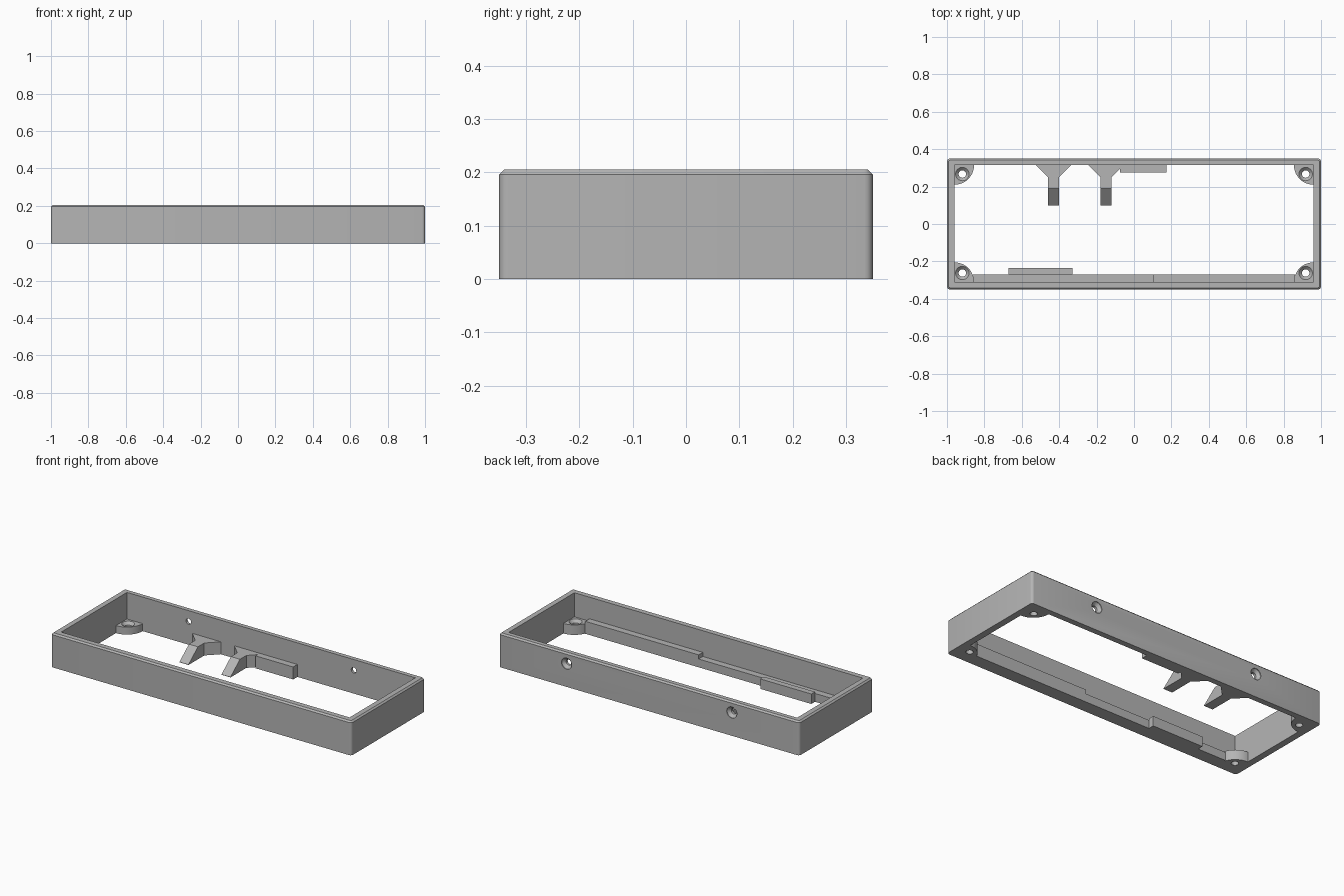
import bpy, bmesh, math
from mathutils import Matrix, Vector

cube = bpy.data.objects.get("Cube")
if cube:
    bpy.data.objects.remove(cube, do_unlink=True)

GREY = (0.46, 0.46, 0.46, 1)
grey = bpy.data.materials.new("plain grey")
grey.use_nodes = True
grey.diffuse_color = GREY
grey.node_tree.nodes["Principled BSDF"].inputs["Base Color"].default_value = GREY

HX, HY, HEIGHT = 1.0, 0.35, 0.205       # outer half sizes
IX, Y_FRONT, Y_BACK = 0.96, -0.31, 0.315  # inside faces of the walls


def finish(name, bm):
    bmesh.ops.recalc_face_normals(bm, faces=bm.faces)
    mesh = bpy.data.meshes.new(name)
    bm.to_mesh(mesh)
    bm.free()
    mesh.materials.append(grey)
    obj = bpy.data.objects.new(name, mesh)
    bpy.context.collection.objects.link(obj)
    return obj


def prism(outline, z0, z1):
    """Outline in plan, extruded upward."""
    bm = bmesh.new()
    base = bm.faces.new([bm.verts.new((x, y, z0)) for x, y in outline])
    up = bmesh.ops.extrude_face_region(bm, geom=[base], use_keep_orig=True)["geom"]
    for v in up:
        if isinstance(v, bmesh.types.BMVert):
            v.co.z = z1
    return bm


def box(name, x0, x1, y0, y1, z0, z1):
    return finish(name, prism([(x0, y0), (x1, y0), (x1, y1), (x0, y1)], z0, z1))


def lathe(name, profile, matrix, sides=24):
    """Closed solid turned from (radius, height) pairs."""
    bm = bmesh.new()
    rings = [[bm.verts.new((r * math.cos(math.tau * i / sides),
                            r * math.sin(math.tau * i / sides), z))
              for i in range(sides)] for r, z in profile]
    for a, b in zip(rings, rings[1:]):
        for i in range(sides):
            j = (i + 1) % sides
            bm.faces.new((a[i], a[j], b[j], b[i]))
    bm.faces.new(rings[0])
    bm.faces.new(rings[-1])
    bm.transform(matrix)
    return finish(name, bm)


def cut(obj, cutter):
    cutter.hide_render = True
    mod = obj.modifiers.new("cut", "BOOLEAN")
    mod.operation, mod.solver, mod.object = "DIFFERENCE", "EXACT", cutter
    bpy.context.view_layer.objects.active = obj
    bpy.ops.object.modifier_apply(modifier=mod.name)
    bpy.data.objects.remove(cutter, do_unlink=True)


def smooth(obj):
    bpy.ops.object.select_all(action="DESELECT")
    obj.select_set(True)
    bpy.context.view_layer.objects.active = obj
    bpy.ops.object.shade_smooth_by_angle(angle=math.radians(30))


# Outer shell: rounded upright corners and a chamfered top edge
bm = prism([(-HX, -HY), (HX, -HY), (HX, HY), (-HX, HY)], 0, HEIGHT)
upright = [e for e in bm.edges if abs(e.verts[0].co.z - e.verts[1].co.z) > 0.1]
bmesh.ops.bevel(bm, geom=upright, offset=0.016, segments=4, profile=0.5, affect="EDGES")
rim = [e for e in bm.edges if all(v.co.z > HEIGHT - 0.001 for v in e.verts)]
bmesh.ops.bevel(bm, geom=rim, offset=0.009, segments=1, affect="EDGES")
frame = finish("frame_wall", bm)
cut(frame, box("cavity_cutter", -IX, IX, Y_FRONT, Y_BACK, -0.1, 0.4))

# Countersunk screw holes through the back wall
for x in (-0.55, 0.55):
    turn = Matrix.Translation((x, HY, 0.14)) @ Matrix.Rotation(-math.pi / 2, 4, "X")
    cut(frame, lathe("hole_cutter", [(0.017, -0.06), (0.017, -0.02),
                                     (0.034, -0.004), (0.034, 0.02)], turn))
smooth(frame)

# Quarter round screw bosses in the inside corners
for sx, side in ((1, "left"), (-1, "right")):
    for wall, sy, top, end in ((Y_FRONT, 1, 0.06, "front"), (Y_BACK, -1, 0.045, "back")):
        corner = Vector((sx * IX, wall))
        arc = [math.pi / 2 * i / 12 for i in range(13)]
        outline = [tuple(corner)] + [(corner.x - sx * 0.105 * math.cos(a),
                                      corner.y + sy * 0.105 * math.sin(a)) for a in arc]
        boss = finish(f"{end}_{side}_boss", prism(outline, 0, top))
        spot = Matrix.Translation((sx * 0.918, wall + sy * 0.048, top))
        cut(boss, lathe("hole_cutter", [(0.02, -0.1), (0.02, -0.016),
                                        (0.036, 0), (0.036, 0.02)], spot))
        smooth(boss)

# Stepped ledge along the front wall, with a raised block
box("front_ledge_high", 0.105, 0.86, Y_FRONT, -0.27, 0, 0.075)
box("front_ledge_low", -0.86, 0.105, Y_FRONT, -0.27, 0, 0.05)
box("front_block", -0.67, -0.33, -0.27, -0.235, 0, 0.06)

# Block on the back wall
box("back_block", -0.075, 0.175, 0.275, Y_BACK, 0, 0.075)

# Flared brackets on the back wall with sloping tips
for x, name in ((-0.43, "outer_bracket"), (-0.15, "inner_bracket")):
    half = [(0.03, 0.1), (0.03, 0.25), (0.095, Y_BACK)]
    outline = [(x + w, y) for w, y in half] + [(x - w, y) for w, y in reversed(half)]
    bm = prism(outline, 0, 0.075)
    bmesh.ops.bisect_plane(bm, geom=bm.verts[:] + bm.edges[:] + bm.faces[:],
                           plane_co=(0, 0.19, 0), plane_no=(0, 1, 0))
    for v in bm.verts:
        if v.co.y < 0.11 and v.co.z > 0.01:
            v.co.z = 0.002
    finish(name, bm)
